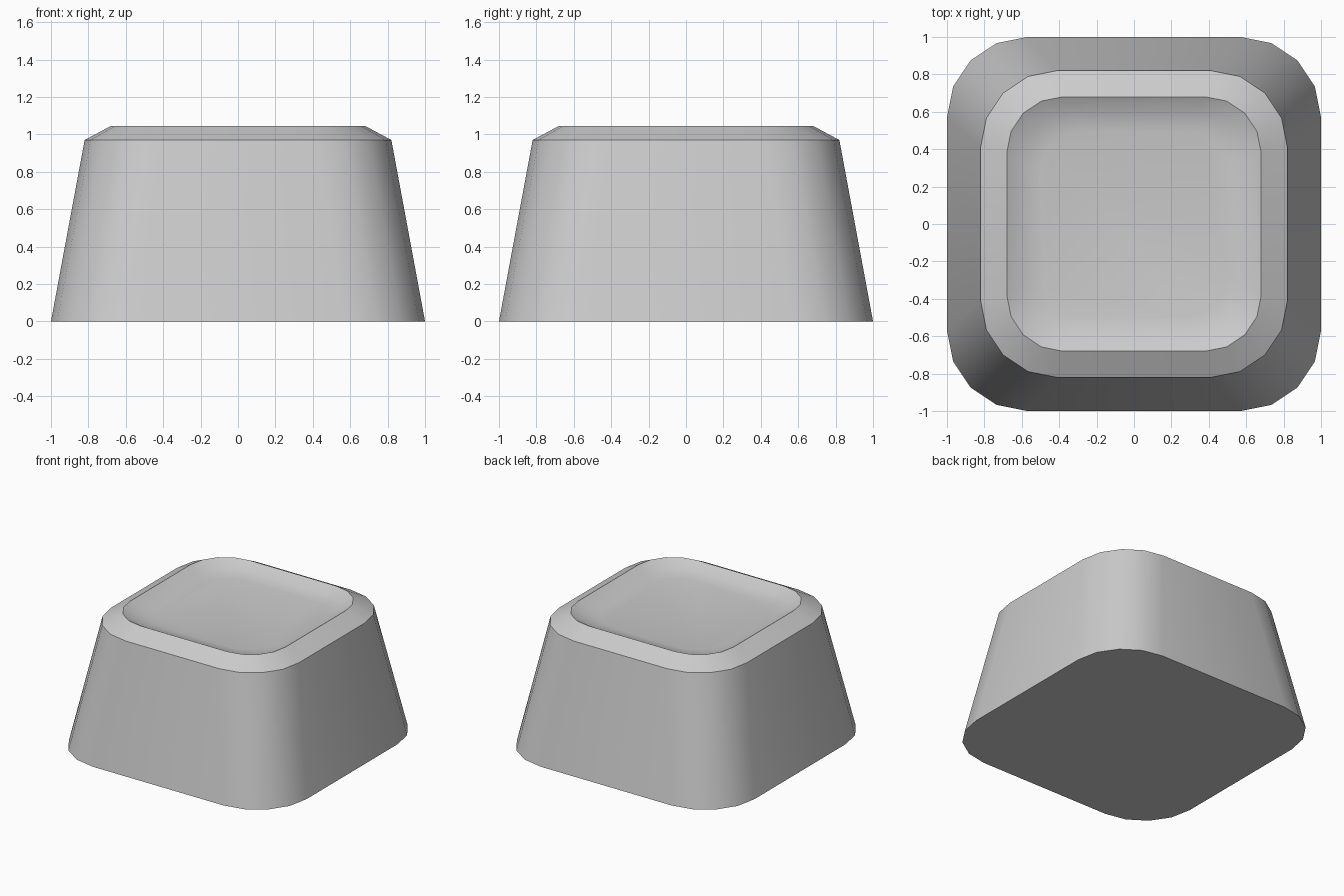
import bpy
import bmesh
import math

if "Cube" in bpy.data.objects:
    bpy.data.objects.remove(bpy.data.objects["Cube"])

SEGMENTS = 4  # flat steps per rounded corner


def rounded_square(half, radius):
    """Outline of a square with rounded corners, counter-clockwise."""
    points = []
    for corner in range(4):
        mid = math.radians(45 + 90 * corner)
        cx = math.copysign(half - radius, math.cos(mid))
        cy = math.copysign(half - radius, math.sin(mid))
        for step in range(SEGMENTS + 1):
            a = math.radians(90 * corner + 90 * step / SEGMENTS)
            points.append((cx + radius * math.cos(a), cy + radius * math.sin(a)))
    return points


# Half width, corner radius and height of each level, bottom to dish floor
levels = [
    (1.00, 0.43, 0.00),   # base
    (0.82, 0.41, 0.97),   # shoulder
    (0.68, 0.30, 1.045),  # rim
    (0.60, 0.26, 1.00),   # dish wall
    (0.50, 0.22, 0.98),   # dish floor
]

# Tapered key body with a bevelled shoulder and a shallow dished top
bm = bmesh.new()
rings = [[bm.verts.new((x, y, z)) for x, y in rounded_square(half, radius)]
         for half, radius, z in levels]
for low, high in zip(rings, rings[1:]):
    for i in range(len(low)):
        j = (i + 1) % len(low)
        bm.faces.new((low[i], low[j], high[j], high[i]))
bm.faces.new(rings[0][::-1])
bm.faces.new(rings[-1])

mesh = bpy.data.meshes.new("key_cap")
bm.to_mesh(mesh)
bm.free()
key_cap = bpy.data.objects.new("key_cap", mesh)
bpy.context.collection.objects.link(key_cap)

# Smooth corners, crisp shoulder and rim
bpy.context.view_layer.objects.active = key_cap
key_cap.select_set(True)
bpy.ops.object.shade_smooth_by_angle(angle=math.radians(35))
